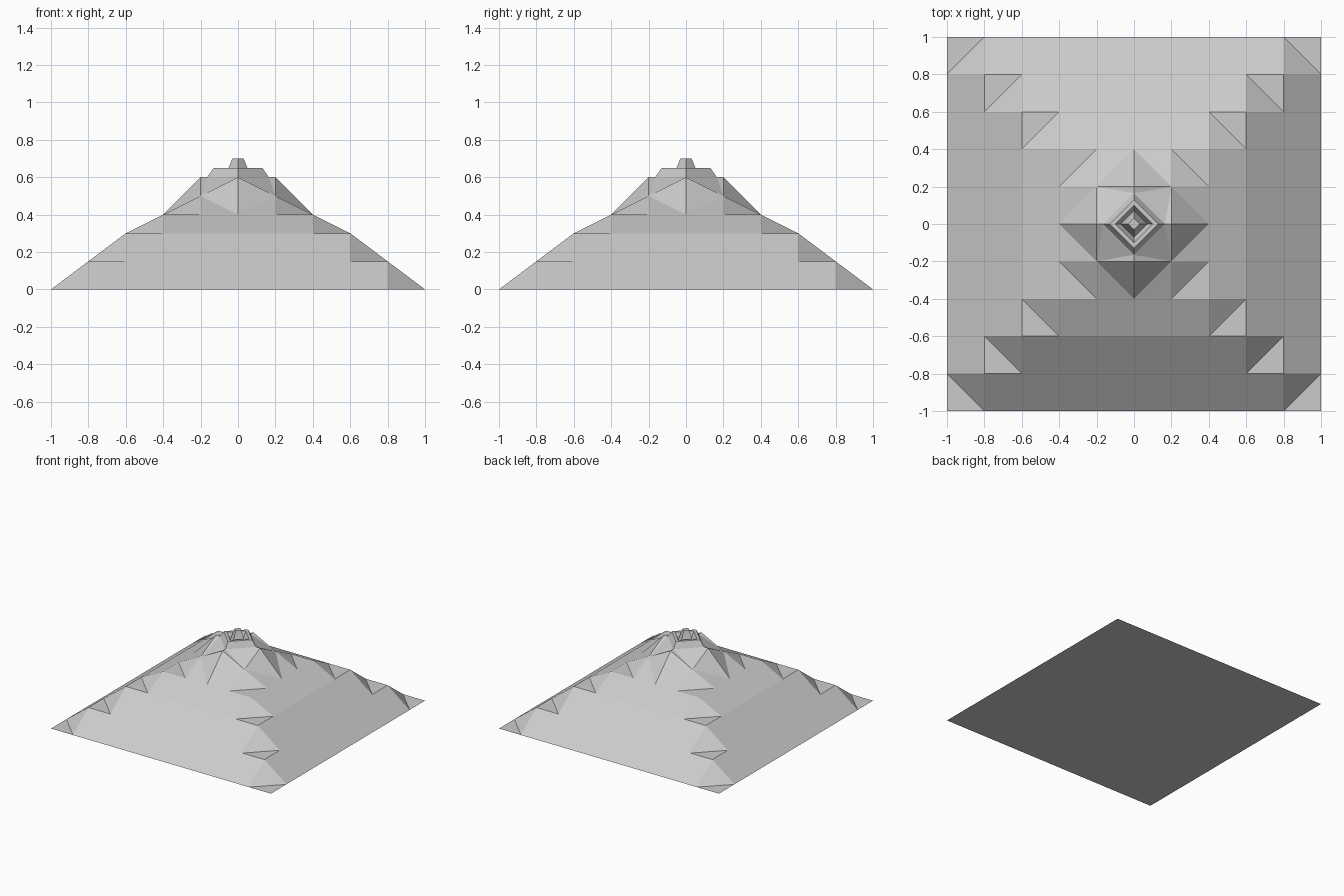
import bpy, bmesh

if "Cube" in bpy.data.objects:
    bpy.data.objects.remove(bpy.data.objects["Cube"])

STEP = 0.2
RING_HEIGHT = {5: 0.0, 4: 0.15, 3: 0.3, 2: 0.4}


def make_object(name, bm):
    bmesh.ops.remove_doubles(bm, verts=bm.verts, dist=1e-5)
    bmesh.ops.recalc_face_normals(bm, faces=bm.faces)
    mesh = bpy.data.meshes.new(name)
    bm.to_mesh(mesh)
    bm.free()
    ob = bpy.data.objects.new(name, mesh)
    bpy.context.collection.objects.link(ob)
    return ob


def height(i, j):
    ring = max(abs(i), abs(j))
    if ring >= 2:
        return RING_HEIGHT[ring]
    return 0.5 if abs(i) == abs(j) == 1 else 0.6


def diamond(bm, r, z):
    return [bm.verts.new(p) for p in ((r, 0, z), (0, r, z), (-r, 0, z), (0, -r, z))]


def bridge(bm, a, b):
    for k in range(4):
        n = (k + 1) % 4
        bm.faces.new((a[k], a[n], b[n], b[k]))


# Slopes: stepped grid, each cell split across the line to the centre
bm = bmesh.new()
grid = {(i, j): bm.verts.new((i * STEP, j * STEP, height(i, j)))
        for i in range(-5, 6) for j in range(-5, 6) if (i, j) != (0, 0)}
for sx in (-1, 1):
    for sy in (-1, 1):
        for i in range(5):
            for j in range(5):
                if i == j == 0:
                    continue
                a, b, c, d = [grid[sx * u, sy * v] for u, v in
                              ((i, j), (i + 1, j), (i + 1, j + 1), (i, j + 1))]
                bm.faces.new((a, b, d))
                bm.faces.new((b, c, d))

# Summit: shoulders folding up to a diamond crater rim, with a central plug
rings = [diamond(bm, r, z) for r, z in
         ((0.165, 0.6), (0.13, 0.65), (0.10, 0.65), (0.07, 0.6), (0.05, 0.65), (0.03, 0.7))]
sides = [grid[p] for p in ((1, 0), (0, 1), (-1, 0), (0, -1))]
corners = [grid[p] for p in ((1, 1), (-1, 1), (-1, -1), (1, -1))]
outer = rings[0]
for k in range(4):
    n = (k + 1) % 4
    bm.faces.new((sides[k], corners[k], outer[k]))
    bm.faces.new((corners[k], outer[n], outer[k]))
    bm.faces.new((corners[k], sides[n], outer[n]))
for a, b in zip(rings, rings[1:]):
    bridge(bm, a, b)
bm.faces.new(rings[-1])

# Flat underside, sharing the border of the slopes
border = ([grid[i, -5] for i in range(-5, 5)] + [grid[5, j] for j in range(-5, 5)]
          + [grid[i, 5] for i in range(5, -5, -1)] + [grid[-5, j] for j in range(5, -5, -1)])
bm.faces.new(border[::-1])
make_object("mountain", bm)
